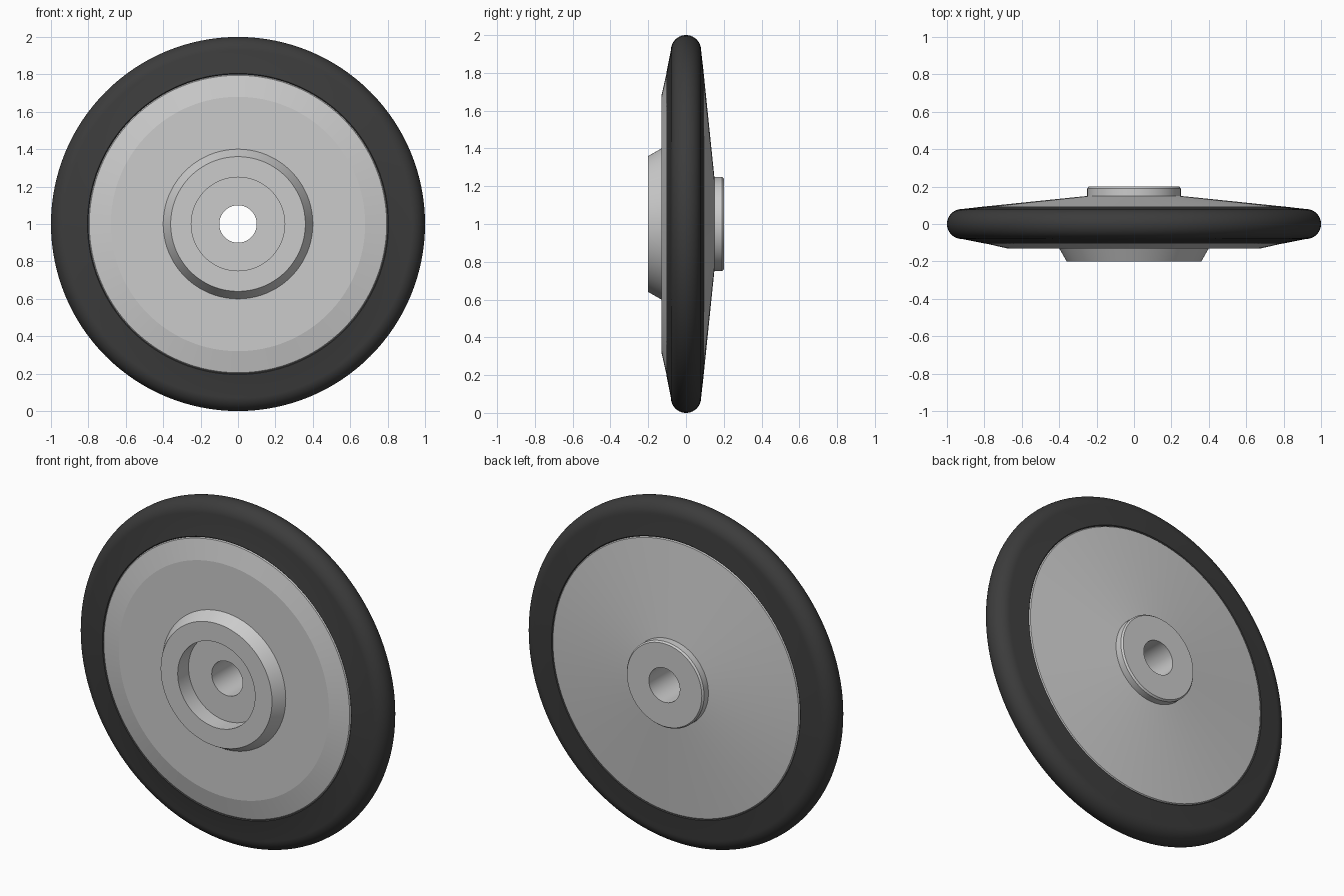
import bpy, bmesh, math
from mathutils import Vector, Matrix

if "Cube" in bpy.data.objects:
    bpy.data.objects.remove(bpy.data.objects["Cube"])

SEGMENTS = 128


def lathe(name, profile):
    """Revolve a closed (radius, y) profile about the y axis at z = 1."""
    bm = bmesh.new()
    rings = []
    for i in range(SEGMENTS):
        a = 2 * math.pi * i / SEGMENTS
        rings.append([bm.verts.new((r * math.sin(a), y, 1 + r * math.cos(a)))
                      for r, y in profile])
    n = len(profile)
    for i in range(SEGMENTS):
        p, q = rings[i], rings[(i + 1) % SEGMENTS]
        for j in range(n):
            k = (j + 1) % n
            bm.faces.new((p[j], p[k], q[k], q[j]))
    bmesh.ops.recalc_face_normals(bm, faces=bm.faces[:])
    mesh = bpy.data.meshes.new(name)
    bm.to_mesh(mesh)
    bm.free()
    obj = bpy.data.objects.new(name, mesh)
    bpy.context.collection.objects.link(obj)
    bpy.ops.object.select_all(action='DESELECT')
    obj.select_set(True)
    bpy.context.view_layer.objects.active = obj
    bpy.ops.object.shade_smooth_by_angle(angle=math.radians(10))
    return obj


# Wheel disc with recessed front hub, rear boss and axle bore
lathe("wheel_disc", [
    (0.10, -0.10), (0.25, -0.10), (0.25, -0.20), (0.36, -0.20),
    (0.40, -0.13), (0.68, -0.13), (0.795, -0.104), (0.80, -0.098),
    (0.80, 0.088), (0.795, 0.094), (0.25, 0.15), (0.25, 0.19),
    (0.242, 0.20), (0.10, 0.20),
])

# Tyre: tapered sides closed by a round tread
tread = []
for i in range(25):
    t = math.radians(-90 + 180 * i / 24)
    tread.append((0.92 + 0.08 * math.cos(t), 0.08 * math.sin(t)))
tyre = lathe("tyre", [(0.80, -0.098), (0.805, -0.103)] + tread
             + [(0.805, 0.093), (0.80, 0.088)])

# Dark rubber
rubber = bpy.data.materials.new("rubber")
rubber.diffuse_color = (0.045, 0.045, 0.045, 1)
rubber.use_nodes = True
rubber.node_tree.nodes["Principled BSDF"].inputs["Base Color"].default_value = rubber.diffuse_color
tyre.data.materials.append(rubber)
